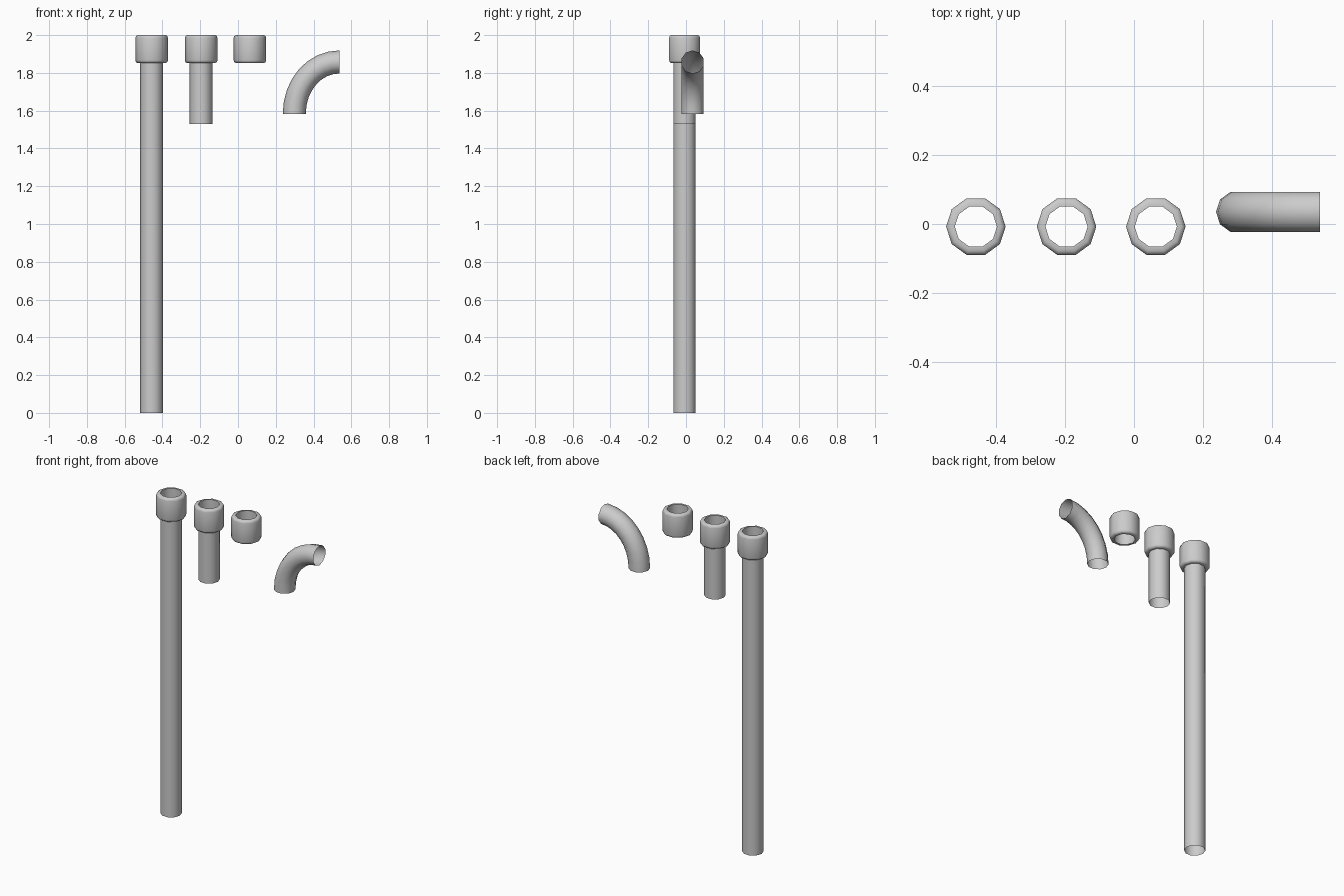
import bpy, bmesh, math
from mathutils import Vector

if "Cube" in bpy.data.objects:
    bpy.data.objects.remove(bpy.data.objects["Cube"])

SIDES = 10
R_PIPE, R_COLLAR = 0.061, 0.086
Z_TOP, Z_COLLAR = 2.0, 1.852
Y_ROW = -0.0075


def loft(name, rings, closed=False):
    """Join rings (centre, in-plane axis, radius) into a ten-sided tube."""
    bm = bmesh.new()
    loops = []
    for centre, axis, radius in rings:
        loop = []
        for i in range(SIDES):
            a = 2 * math.pi * i / SIDES
            offset = axis * math.cos(a) + Vector((0, 1, 0)) * math.sin(a)
            loop.append(bm.verts.new(centre + offset * radius))
        loops.append(loop)
    pairs = list(zip(loops, loops[1:]))
    if closed:
        pairs.append((loops[-1], loops[0]))
    for low, high in pairs:
        for i in range(SIDES):
            j = (i + 1) % SIDES
            bm.faces.new((low[i], low[j], high[j], high[i]))
    mesh = bpy.data.meshes.new(name)
    bm.to_mesh(mesh)
    bm.free()
    obj = bpy.data.objects.new(name, mesh)
    bpy.context.collection.objects.link(obj)
    bpy.ops.object.select_all(action='DESELECT')
    obj.select_set(True)
    bpy.context.view_layer.objects.active = obj
    bpy.ops.object.shade_smooth_by_angle(angle=math.radians(60))
    return obj


def upright(name, x, profile, closed=False):
    rings = [(Vector((x, Y_ROW, z)), Vector((1, 0, 0)), r) for r, z in profile]
    return loft(name, rings, closed)


# Collar cross-section: bevelled outside, straight bore
COLLAR = [
    (R_PIPE, Z_COLLAR), (R_COLLAR - 0.012, Z_COLLAR), (R_COLLAR - 0.003, Z_COLLAR + 0.005),
    (R_COLLAR, Z_COLLAR + 0.015), (R_COLLAR, Z_TOP - 0.015),
    (R_COLLAR - 0.003, Z_TOP - 0.005), (R_COLLAR - 0.012, Z_TOP), (R_PIPE, Z_TOP),
]

# Long pipe, short pipe and loose coupling
for name, x, bottom in (("long_pipe", -0.457, 0.0),
                        ("short_pipe", -0.195, 1.53),
                        ("coupling", 0.063, None)):
    upright(name + "_collar", x, COLLAR, closed=True)
    if bottom is not None:
        upright(name, x, [(R_PIPE, bottom), (R_PIPE, Z_COLLAR)])

# Elbow: tube swept along a quarter bend
K = 0.56
p0, p3 = Vector((0.298, 0.035, 1.583)), Vector((0.538, 0.035, 1.858))
p1 = p0 + Vector((0, 0, K * (p3.z - p0.z)))
p2 = p3 - Vector((K * (p3.x - p0.x), 0, 0))
STEPS = 8
rings = []
for i in range(STEPS + 1):
    t = i / STEPS
    s = 1 - t
    centre = p0 * s**3 + p1 * 3 * s * s * t + p2 * 3 * s * t * t + p3 * t**3
    tangent = ((p1 - p0) * s * s + (p2 - p1) * 2 * s * t + (p3 - p2) * t * t).normalized()
    rings.append((centre, Vector((tangent.z, 0, -tangent.x)), R_PIPE))
loft("elbow", rings)
